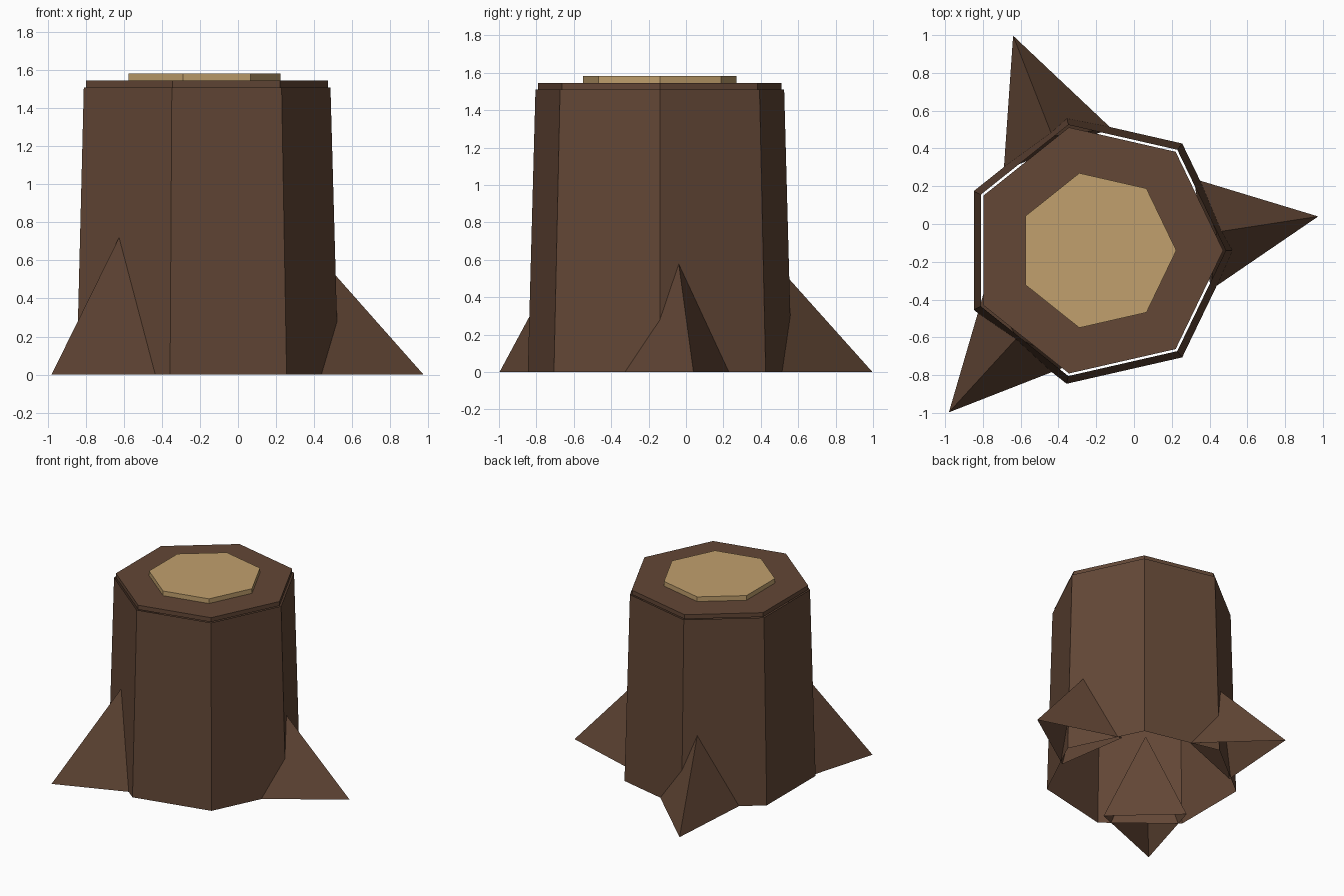
import bpy, bmesh, math
from mathutils import Vector

if "Cube" in bpy.data.objects:
    bpy.data.objects.remove(bpy.data.objects["Cube"])

CENTRE = Vector((-0.196, -0.14, 0))
SIDES = 7


def material(name, rgb):
    m = bpy.data.materials.new(name)
    lin = [(c / 255 / 12.92) if c < 10 else ((c / 255 + 0.055) / 1.055) ** 2.4 for c in rgb]
    m.diffuse_color = (*lin, 1)
    m.use_nodes = True
    m.node_tree.nodes["Principled BSDF"].inputs["Base Color"].default_value = m.diffuse_color
    return m


bark = material("bark brown", (99, 71, 54))
wood = material("pale cut wood", (193, 160, 109))


def finish(name, bm, mat):
    mesh = bpy.data.meshes.new(name)
    bm.to_mesh(mesh)
    bm.free()
    mesh.materials.append(mat)
    obj = bpy.data.objects.new(name, mesh)
    bpy.context.collection.objects.link(obj)
    return obj


def heptagon_drum(name, r0, r1, z0, z1, mat, closed=True):
    """Seven-sided drum with a corner pointing along +x."""
    bm = bmesh.new()
    rings = []
    for r, z in ((r0, z0), (r1, z1)):
        angles = [math.tau * i / SIDES for i in range(SIDES)]
        rings.append([bm.verts.new(CENTRE + Vector((r * math.cos(a), r * math.sin(a), z)))
                      for a in angles])
    low, high = rings
    for i in range(SIDES):
        j = (i + 1) % SIDES
        bm.faces.new((low[i], low[j], high[j], high[i]))
    if closed:
        bm.faces.new(low[::-1])
        bm.faces.new(high)
    return finish(name, bm, mat)


def root(name, tip, length, half_width, ridge_length, height):
    """Three-faced spike, open underneath, its tip on the ground."""
    tip = Vector((*tip, 0))
    inward = (CENTRE - tip).normalized()
    side = Vector((-inward.y, inward.x, 0))
    bm = bmesh.new()
    t = bm.verts.new(tip)
    a = bm.verts.new(tip + inward * length + side * half_width)
    b = bm.verts.new(tip + inward * length - side * half_width)
    top = bm.verts.new(tip + inward * ridge_length + Vector((0, 0, height)))
    bm.faces.new((t, top, a))
    bm.faces.new((t, b, top))
    bm.faces.new((a, top, b))
    return finish(name, bm, bark)


# Hollow tapered trunk, open at both ends
heptagon_drum("trunk", 0.724, 0.682, 0, 1.51, bark, closed=False)
# Bark-coloured lid and pale cut centre
heptagon_drum("trunk_lid", 0.668, 0.668, 1.51, 1.545, bark)
heptagon_drum("cut_centre", 0.42, 0.42, 1.545, 1.583, wood)

# Three roots
root("right_root", (0.975, 0.04), 0.62, 0.297, 0.545, 0.608)
root("back_root", (-0.64, 0.997), 0.645, 0.305, 0.572, 0.595)
root("front_left_root", (-0.98, -0.997), 0.63, 0.31, 0.535, 0.733)
